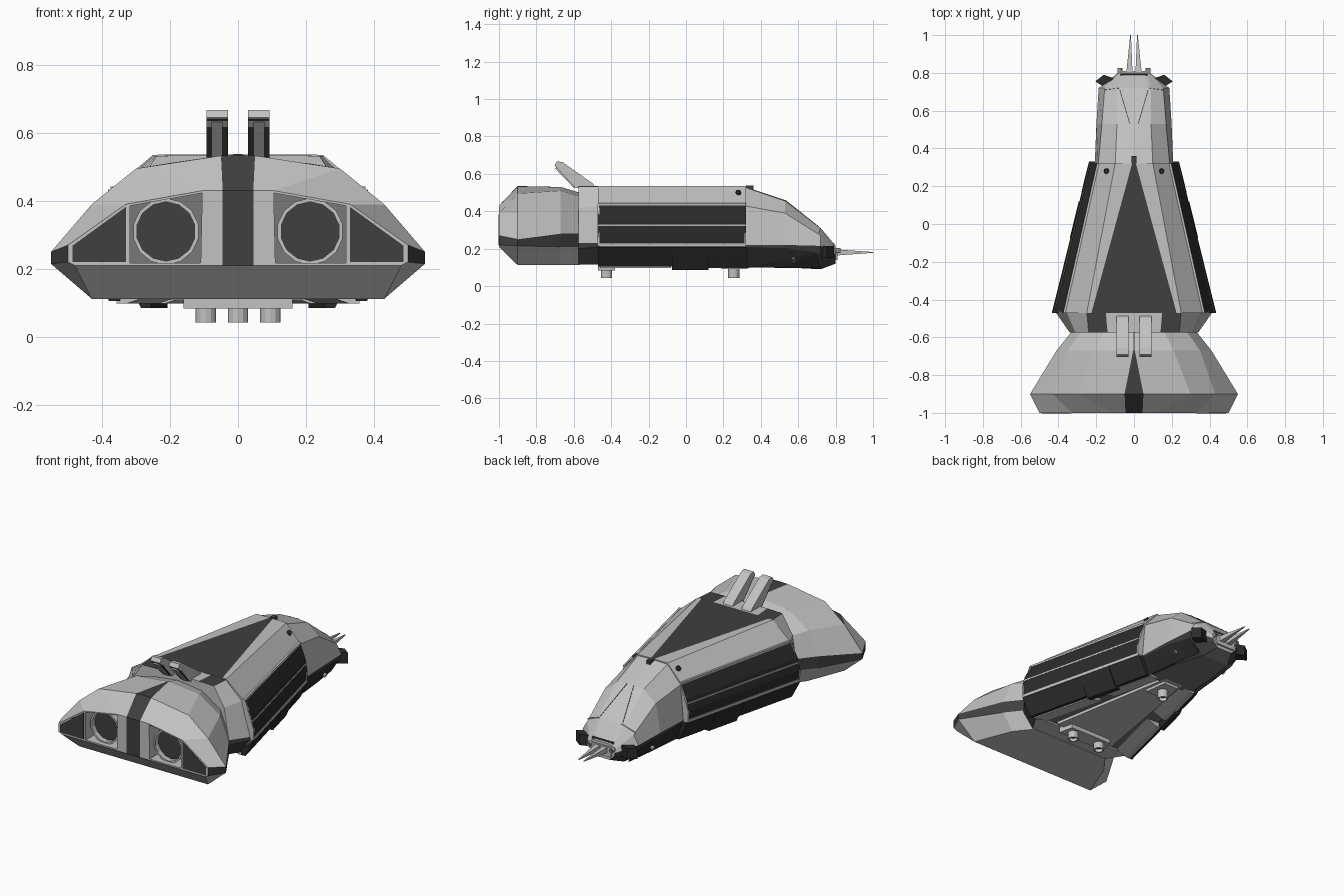
import bpy, bmesh, math
from mathutils import Vector, Matrix

if "Cube" in bpy.data.objects:
    bpy.data.objects.remove(bpy.data.objects["Cube"])


def material(name, rgb):
    m = bpy.data.materials.new(name)
    m.diffuse_color = (*rgb, 1)
    m.use_nodes = True
    m.node_tree.nodes["Principled BSDF"].inputs["Base Color"].default_value = m.diffuse_color
    return m


LIGHT = material("light_grey", (0.54, 0.54, 0.53))
MID = material("mid_grey", (0.19, 0.19, 0.19))
DARK = material("dark_grey", (0.05, 0.05, 0.05))
BLACK = material("near_black", (0.024, 0.024, 0.024))
MATS = [LIGHT, MID, DARK, BLACK]
L, M, D, B = range(4)


def finish(name, bm, mat=None, mirror=False):
    bmesh.ops.recalc_face_normals(bm, faces=bm.faces)
    me = bpy.data.meshes.new(name)
    if mat is not None:
        for f in bm.faces:
            f.material_index = 0
        me.materials.append(MATS[mat])
    else:
        for m in MATS:
            me.materials.append(m)
    bm.to_mesh(me)
    bm.free()
    ob = bpy.data.objects.new(name, me)
    bpy.context.collection.objects.link(ob)
    if mirror:
        ob.modifiers.new("mirror", 'MIRROR')
    return ob


def loft(name, rows, mats, cap0=L, cap1=L):
    """Skin half profiles (bottom centre to top centre), one colour per profile edge."""
    bm = bmesh.new()
    rings = []
    for y, half in rows:
        pts = half + [(-x, z) for x, z in reversed(half[1:-1])]
        rings.append([bm.verts.new((x, y, z)) for x, z in pts])
    n = len(rings[0])
    colours = mats + mats[::-1]
    for a, b in zip(rings, rings[1:]):
        for i in range(n):
            j = (i + 1) % n
            bm.faces.new((a[i], a[j], b[j], b[i])).material_index = colours[i]
    for ring, c in ((rings[0], cap0), (rings[-1], cap1)):
        if c is not None:
            bm.faces.new(ring).material_index = c
    return finish(name, bm)


def prism(name, pts, axis, a, b, mat, mirror=False):
    """Extrude a flat outline along one axis."""
    put = {'x': lambda p, t: (t, p[0], p[1]), 'y': lambda p, t: (p[0], t, p[1]),
           'z': lambda p, t: (p[0], p[1], t)}[axis]
    bm = bmesh.new()
    r0 = [bm.verts.new(put(p, a)) for p in pts]
    r1 = [bm.verts.new(put(p, b)) for p in pts]
    bm.faces.new(r0)
    bm.faces.new(r1)
    for i in range(len(pts)):
        j = (i + 1) % len(pts)
        bm.faces.new((r0[i], r0[j], r1[j], r1[i]))
    return finish(name, bm, mat, mirror)


def hull(name, pts, mat, mirror=False):
    bm = bmesh.new()
    for p in pts:
        bm.verts.new(p)
    bmesh.ops.convex_hull(bm, input=bm.verts)
    bmesh.ops.dissolve_limit(bm, angle_limit=0.01, verts=bm.verts, edges=bm.edges)
    return finish(name, bm, mat, mirror)


def beam(name, a, b, t, mat, mirror=True, t2=None):
    pts = []
    for p, s in ((a, t), (b, t if t2 is None else t2)):
        pts += [(p[0] + i * s, p[1], p[2] + k * s) for i in (-1, 1) for k in (-1, 1)]
    return hull(name, pts, mat, mirror)


def tube(name, loc, direction, r, depth, wall, sink, sides=12, mirror=False, outer=L):
    """Cylinder whose far end has a rim and a dark sunken mouth."""
    bm = bmesh.new()
    bmesh.ops.create_cone(bm, cap_ends=True, segments=sides, radius1=r, radius2=r, depth=depth)
    for f in bm.faces:
        f.material_index = outer
    bm.faces.ensure_lookup_table()
    top = max(bm.faces, key=lambda f: f.calc_center_median().z)
    bmesh.ops.inset_region(bm, faces=[top], thickness=wall)
    walls = bmesh.ops.extrude_discrete_faces(bm, faces=[top])['faces']
    for v in walls[0].verts:
        v.co.z -= sink
    walls[0].material_index = D
    rot = Vector((0, 0, 1)).rotation_difference(Vector(direction)).to_matrix().to_4x4()
    bmesh.ops.transform(bm, matrix=Matrix.Translation(loc) @ rot, verts=bm.verts)
    return finish(name, bm, None, mirror)


# Engine housing shell, open at the front for the panel pieces
loft("engine_housing", [
    (-1.0, [(0, .21), (.48, .21), (.50, .22), (.50, .27), (.33, .39), (.105, .43), (.045, .43), (0, .43)]),
    (-.90, [(0, .112), (.43, .112), (.55, .215), (.55, .25), (.43, .39), (.30, .495), (.05, .533), (0, .535)]),
    (-.67, [(0, .112), (.34, .112), (.41, .21), (.41, .28), (.35, .42), (.21, .51), (.004, .53), (0, .53)]),
    (-.57, [(0, .112), (.26, .112), (.33, .21), (.33, .28), (.28, .40), (.16, .48), (.002, .50), (0, .50)]),
], [L, L, D, L, L, L, D], cap0=None)

# Engine front: stripe, pillars, recess frame and side panels
prism("engine_centre_stripe", [(-.045, .21), (.045, .21), (.045, .43), (-.045, .43)], 'y', -1, -.9, D)
prism("engine_pillar", [(.045, .21), (.11, .21), (.105, .43), (.045, .43)], 'y', -1, -.88, L, True)
prism("engine_sill", [(.10, .21), (.335, .21), (.335, .218), (.10, .218)], 'y', -1, -.88, L, True)
prism("engine_header", [(.10, .424), (.32, .385), (.33, .39), (.105, .43)], 'y', -1, -.88, L, True)
prism("engine_side_block", [(.318, .21), (.48, .21), (.50, .22), (.50, .27), (.33, .39), (.318, .392)],
      'y', -1, -.89, L, True)
prism("engine_side_panel", [(.33, .22), (.487, .22), (.487, .268), (.33, .382)], 'y', -1.003, -.995, D, True)
prism("engine_recess_back", [(.09, .2), (.34, .2), (.34, .40), (.09, .45)], 'y', -.90, -.88, M, True)
tube("engine_nozzle", (.212, -.925, .31), (0, -1, 0), .098, .09, .011, .03, 14, True)

# Neck between the engine and hull
loft("neck", [
    (-.575, [(0, .115), (.27, .115), (.34, .20), (.34, .23), (.31, .42), (.24, .532), (.14, .534), (0, .534)]),
    (-.46, [(0, .115), (.34, .115), (.42, .21), (.42, .23), (.36, .43), (.25, .532), (.15, .534), (0, .534)]),
], [L, D, D, L, L, D, L])

# Main hull with barrel-like dark sides and the long deck triangle
loft("main_hull", [
    (-.47, [(0, .125), (.34, .125), (.42, .21), (.432, .23), (.435, .28), (.418, .35), (.372, .433),
            (.25, .535), (.225, .536), (0, .536)]),
    (.32, [(0, .125), (.15, .125), (.225, .21), (.236, .23), (.239, .28), (.228, .35), (.193, .433),
           (.10, .535), (.01, .536), (0, .536)]),
], [M, D, L, B, B, B, L, L, D])


def edge(y):
    return .235 + (.32 - y) * .2468


# Rails, divider and end ribs framing the side panels
for nm, x0, x1, z, t in (("upper_side_rail", .369, .191, .437, .006), ("lower_side_rail", .427, .232, .219, .007),
                         ("side_panel_divider", .4225, .2305, .325, .004)):
    beam(nm, (x0, -.47, z), (x1, .32, z), t, L)
for y in (-.467, .317):
    e = edge(y)
    hull("side_panel_rib", [(e + dx, y + dy, z) for dx, z in ((.003, .22), (.005, .28), (-.05, .438), (-.08, .22))
                            for dy in (-.005, .005)], L, True)

# Dark lower skirts in segments
for y0, y1, out, z in ((-.47, -.075, .004, .105), (-.075, .12, .008, .085), (.12, .17, .004, .1),
                       (.17, .33, .006, .1)):
    hull("lower_skirt", [(edge(y) + out - dx, y, zz) for y in (y0, y1)
                         for dx, zz in ((0, .208), (.055, z), (.085, z), (.09, .208))], B, True)

# Nose, stepped in from the hull
loft("nose", [
    (.31, [(0, .11), (.15, .11), (.208, .21), (.208, .22), (.19, .43), (.10, .53), (.02, .533), (0, .533)]),
    (.53, [(0, .10), (.13, .10), (.199, .205), (.199, .22), (.17, .39), (.09, .455), (.02, .46), (0, .46)]),
    (.72, [(0, .09), (.09, .09), (.17, .17), (.187, .215), (.155, .27), (.09, .305), (.075, .31), (0, .31)]),
    (.80, [(0, .12), (.05, .12), (.08, .15), (.085, .17), (.085, .19), (.07, .21), (.05, .215), (0, .215)]),
], [M, D, D, L, L, L, L])

# Nose panel lines and cheek plates
beam("canopy_line", (.075, .71, .317), (.022, .53, .460), .002, D)
beam("brow_trim", (.075, .72, .308), (.155, .71, .278), .005, L)
hull("nose_skirt", [(x, y, z) for x, y, z in ((.207, .32, .206), (.198, .53, .204), (.17, .32, .10), (.15, .53, .10),
     (.18, .70, .18), (.12, .72, .095), (.12, .32, .2), (.12, .7, .17))], B, True)

# Nose tip: fins, plate, pegs and long prongs
prism("nose_fin", [(.10, .77), (.16, .79), (.205, .755), (.15, .72), (.10, .74)], 'z', .15, .215, B, True)
prism("nose_tip_plate", [(-.06, .14), (.06, .14), (.075, .2), (-.075, .2)], 'y', .79, .81, L)
prism("nose_dark_band", [(-.075, .775), (.075, .775), (.07, .795), (-.07, .795)], 'z', .2, .228, D)
tube("nose_peg", (.075, .805, .19), (0, 1, 0), .013, .04, .004, .01, 8, True)
beam("nose_prong", (.025, .78, .18), (.018, 1.0, .18), .018, L, True, .002)
tube("nose_bolt", (.172, .575, .145), (1, 0, -.4), .012, .03, .003, .005, 8, True)

# Raised twin stacks leaning back over the engine
prism("twin_stack", [(-.59, .525), (-.48, .525), (-.50, .55), (-.66, .663), (-.69, .667), (-.703, .645), (-.69, .63)],
      'x', .03, .093, L, True)
hull("stack_underside", [(x, y, z) for x in (.030, .093) for y, z in
     ((-.594, .527), (-.699, .640), (-.59, .53), (-.69, .645))], D, True)
hull("stack_channel", [(x, y, z) for x in (.046, .078) for y, z in
     ((-.600, .525), (-.701, .630), (-.594, .53), (-.69, .635))], L, True)

# Small deck details
tube("deck_thruster", (.14, .28, .494), (.6, 0, .7), .015, .03, .004, .006, 8, True, D)
prism("deck_sensor", [(-.013, .32), (.013, .32), (.013, .36), (-.013, .36)], 'z', .50, .538, D)

# Belly plates and landing thrusters
prism("belly_centre_plate", [(-.2, -.44), (.2, -.44), (.05, .42), (-.05, .42)], 'z', .108, .13, L)
for y0, y1 in ((-.46, -.08), (.0, .34)):
    hull("belly_side_plate", [(edge(y) - dx, y, z) for y in (y0, y1)
                              for dx, z in ((.07, .098), (.10, .098), (.17, .122), (.07, .13))], L, True)
prism("belly_rear_block", [(-.16, -.47), (.16, -.47), (.14, -.38), (-.14, -.38)], 'z', .083, .13, L)
prism("belly_fore_block", [(-.07, .19), (.07, .19), (.05, .33), (-.05, .33)], 'z', .092, .12, L)
tube("rear_landing_thruster", (.095, -.425, .07), (0, 0, -1), .03, .056, .007, .02, 12, True)
tube("fore_landing_thruster", (0, .255, .07), (0, 0, -1), .03, .056, .007, .02, 12)
